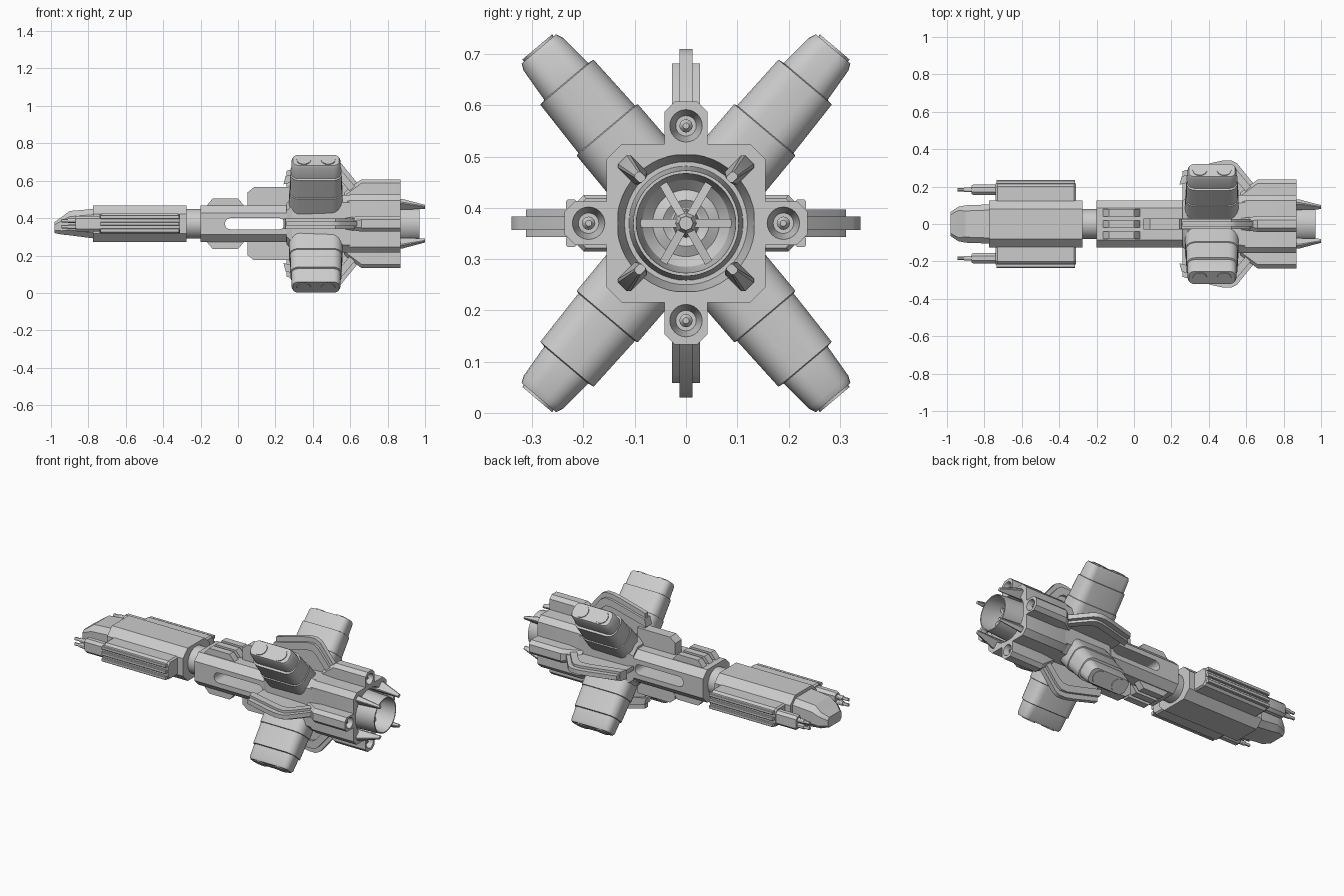
import bpy, bmesh
from math import sin, cos, pi, radians
from mathutils import Matrix, Vector

if "Cube" in bpy.data.objects:
    bpy.data.objects.remove(bpy.data.objects["Cube"], do_unlink=True)

grey = bpy.data.materials.new("hull_grey")
grey.use_nodes = True
COLOUR = (0.6, 0.6, 0.6, 1)
grey.diffuse_color = COLOUR
grey.node_tree.nodes["Principled BSDF"].inputs["Base Color"].default_value = COLOUR
AXIS = Matrix.Translation((0, 0, 0.37))
parts = []


def loft(name, rings, angle=0, frame=None):
    """Skin equal-length rings, cap both ends, turn about the ship's long axis."""
    bm = bmesh.new()
    rows = [[bm.verts.new(p) for p in ring] for ring in rings]
    n = len(rows[0])
    for a, b in zip(rows, rows[1:]):
        for i in range(n):
            bm.faces.new((a[i], a[(i + 1) % n], b[(i + 1) % n], b[i]))
    bm.faces.new(rows[0])
    bm.faces.new(rows[-1])
    bmesh.ops.recalc_face_normals(bm, faces=bm.faces)
    mesh = bpy.data.meshes.new(name)
    bm.to_mesh(mesh)
    bm.free()
    mesh.materials.append(grey)
    ob = bpy.data.objects.new(name, mesh)
    bpy.context.collection.objects.link(ob)
    ob.matrix_world = AXIS @ (frame or Matrix.Rotation(angle, 4, 'X'))
    parts.append(ob)
    return ob


def section(x, hy, hz, c, cy=0, cz=0, steps=1):
    """Rectangle across x with chamfered (steps=1) or rounded corners."""
    ring = []
    for k, (sy, sz) in enumerate(((1, 1), (-1, 1), (-1, -1), (1, -1))):
        for j in range(steps + 1):
            a = (k + j / steps) * pi / 2
            ring.append((x, cy + sy * (hy - c) + c * cos(a), cz + sz * (hz - c) + c * sin(a)))
    return ring


def beam(name, sections, angle=0, **kw):
    return loft(name, [section(*s, **kw) for s in sections], angle)


def plate(name, poly, half, angle=0, y=0):
    """Side profile (x, radius) thickened across y."""
    return loft(name, [[(x, y + s * half, r) for x, r in poly] for s in (-1, 1)], angle)


def lathe(name, profile, y=0, z=0, n=32, angle=0):
    return loft(name, [[(x, y + r * cos(2 * pi * i / n), z + r * sin(2 * pi * i / n))
                        for i in range(n)] for x, r in profile], angle)


def cut(ob, cutter):
    mod = ob.modifiers.new("cut", 'BOOLEAN')
    mod.object = cutter
    mod.solver = 'EXACT'
    bpy.context.view_layer.update()
    mesh = bpy.data.meshes.new_from_object(ob.evaluated_get(bpy.context.evaluated_depsgraph_get()))
    ob.modifiers.clear()
    ob.data = mesh
    parts.remove(cutter)
    bpy.data.objects.remove(cutter, do_unlink=True)


# Nose and forward hull
beam("nose", [(-.98, .065, .03, .015, 0, -.02), (-.94, .092, .048, .02, 0, -.01),
              (-.9, .1, .065, .03, 0, .003), (-.76, .105, .08, .03)])
beam("forward_hull", [(-.775, .125, .098, .045), (-.275, .125, .098, .045)])
lathe("neck", [(-.3, .08), (-.18, .08)])

# Side weapon pods with rails, mounts and paired barrels
for side, s in (("left", 1), ("right", -1)):
    beam(side + "_pod", [(-.74, .055, .048, .02, s * .16), (-.73, .06, .055, .02, s * .16),
                         (-.32, .06, .055, .02, s * .16), (-.31, .055, .048, .02, s * .16)])
    for z in (-.036, 0, .036):
        beam(side + "_pod_rail", [(-.735, .01, .01, .003, s * .224, z),
                                  (-.315, .01, .01, .003, s * .224, z)])
    beam(side + "_gun_mount", [(-.87, .022, .036, .012, s * .183), (-.86, .027, .042, .015, s * .183),
                               (-.73, .027, .042, .015, s * .183)])
    for z in (-.016, .016):
        lathe(side + "_gun_barrel", [(-.945, .009), (-.91, .009), (-.91, .013), (-.85, .013)],
              s * .183, z, 12)

# Middle hull with a slot straight through it
middle = beam("middle_hull", [(-.2, .125, .098, .04), (.3, .125, .098, .04)])
slot = [(.09 + s * .13 + .03 * cos(a), .03 * sin(a)) for s, start in ((1, -pi / 2), (-1, pi / 2))
        for a in [start + pi * i / 10 for i in range(11)]]
cut(middle, plate("slot_cutter", slot, .3))

# Dorsal and ventral ribs and spines
for side, angle in (("top", 0), ("bottom", pi)):
    for y in (-.06, 0, .06):
        plate(side + "_rib", [(-.18, .08), (-.165, .1), (-.135, .135), (0, .135), (.03, .1), (.04, .08)],
              .02, angle, y)
    plate(side + "_spine", [(.05, .08), (.05, .167), (.085, .195), (.3, .195), (.3, .08)], .03, angle)

# Wing hub and engine block with a round well
beam("wing_hub", [(.26, .125, .11, .04), (.29, .145, .145, .05), (.6, .155, .155, .04)])
block = beam("engine_block", [(.55, .14, .14, .03), (.6, .155, .155, .03), (.87, .155, .155, .03)])
cut(block, lathe("well_cutter", [(.8, .12), (.88, .137)], n=48))

# Four diagonal wings: stepped, rounded blocks with twin end caps
for sy in (1, -1):
    for sz in (1, -1):
        out = Vector((0, sy * .645, sz * .764)).normalized()
        along = Vector((1, 0, 0))
        frame = Matrix((out, along.cross(out), along)).transposed().to_4x4()
        steps = ((.05, .08, .143), (.238, .078, .143), (.24, .072, .139), (.36, .068, .137),
                 (.362, .056, .132), (.432, .05, .13), (.445, .044, .124))
        loft("wing", [section(s, hw, hx, hw * .7, 0, .417, steps=5) for s, hw, hx in steps], frame=frame)
        for x in (.352, .482):
            cap = lathe("wing_cap", [(.44, .038), (.45, .038)], 0, x, 24)
            cap.matrix_world = AXIS @ frame

# Four arched braces between the wings, each a web with a wider band
arch = [(.26, .283), (.43, .33), (.48, .34), (.52, .34), (.55, .325), (.66, .19)]
band_out = [(.255, .255), (.43, .3), (.48, .312), (.52, .312), (.545, .295), (.65, .17)]
band_in = [(x - .012, r - .045) for x, r in band_out]
for k in range(4):
    a = k * pi / 2
    plate("brace_web", [(.26, .1)] + arch + [(.66, .1)], .013, a)
    plate("brace_band", band_out + band_in[::-1], .027, a)

    # Small thrusters beside the engine block
    pod = beam("thruster_housing", [(.57, .03, .045, .02, 0, .125), (.66, .042, .052, .02, 0, .185),
                                    (.87, .042, .052, .02, 0, .185)], a)
    cut(pod, lathe("thruster_cutter", [(.82, .02), (.88, .034)], 0, .19, 24, a))
    lathe("thruster_core", [(.81, .013), (.845, .013), (.855, .006)], 0, .19, 12, a)

    # Tapered fins round the main nozzle
    beam("nozzle_fin", [(.82, .017, .028, .005, 0, .147), (.88, .017, .028, .005, 0, .147),
                        (1, .008, .01, .003, 0, .127)], a + pi / 4)

# Main nozzle bell with spokes and hub
lathe("main_nozzle", [(.79, .112), (.87, .107), (.97, .103), (.97, .097), (.9, .094),
                      (.86, .085), (.84, .065), (.85, .045), (.84, .03)], n=48)
lathe("nozzle_hub", [(.82, .03), (.88, .024), (.89, .016), (.905, .014)], n=8)
for k in range(6):
    plate("nozzle_spoke", [(.84, .015), (.84, .096), (.875, .096), (.885, .015)], .008, pi / 2 + k * pi / 3)

# Smooth the round parts, keep hard edges
bpy.ops.object.select_all(action='DESELECT')
for ob in parts:
    ob.select_set(True)
bpy.context.view_layer.objects.active = parts[0]
bpy.ops.object.shade_smooth_by_angle(angle=radians(30))
